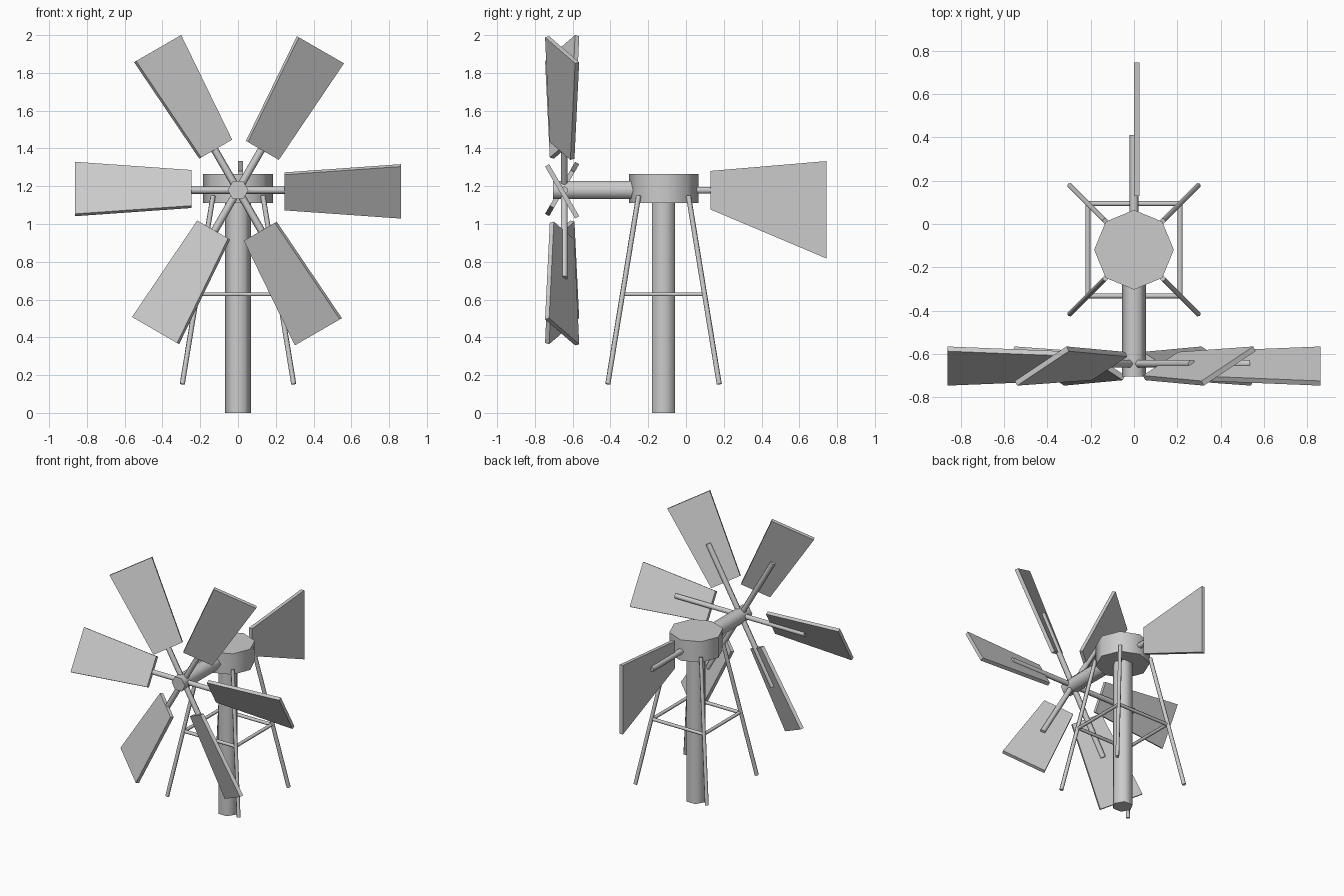
import bpy, bmesh, math
from mathutils import Vector, Matrix

if "Cube" in bpy.data.objects:
    bpy.data.objects.remove(bpy.data.objects["Cube"])

CY = -0.119                              # tower axis
HUB = Vector((0, -0.645, 1.179))         # rotor centre


def finish(name, bm, smooth=False):
    bmesh.ops.recalc_face_normals(bm, faces=bm.faces)
    me = bpy.data.meshes.new(name)
    bm.to_mesh(me)
    bm.free()
    ob = bpy.data.objects.new(name, me)
    bpy.context.collection.objects.link(ob)
    if smooth:
        bpy.ops.object.select_all(action='DESELECT')
        ob.select_set(True)
        bpy.context.view_layer.objects.active = ob
        bpy.ops.object.shade_smooth_by_angle(angle=math.radians(65))
    return ob


def rod(name, p, q, r, corner, sides=6):
    """Prism from p to q with one corner pointing along 'corner'."""
    p, q = Vector(p), Vector(q)
    w = (q - p).normalized()
    u = Vector(corner)
    u = (u - w * u.dot(w)).normalized()
    v = w.cross(u)
    bm = bmesh.new()
    rings = []
    for c in (p, q):
        rings.append([bm.verts.new(c + r * (u * math.cos(a) + v * math.sin(a)))
                      for a in (2 * math.pi * i / sides for i in range(sides))])
    for i in range(sides):
        j = (i + 1) % sides
        bm.faces.new((rings[0][i], rings[0][j], rings[1][j], rings[1][i]))
    bm.faces.new(rings[0])
    bm.faces.new(rings[1])
    return finish(name, bm, True)


def plate(name, points, thickness):
    """Flat outline pushed along the thickness vector."""
    bm = bmesh.new()
    f = bm.faces.new([bm.verts.new(p) for p in points])
    ext = bmesh.ops.extrude_face_region(bm, geom=[f], use_keep_orig=True)
    bmesh.ops.translate(bm, vec=thickness,
                        verts=[g for g in ext['geom'] if isinstance(g, bmesh.types.BMVert)])
    return finish(name, bm)


# Tower post and cap
rod("post", (0, CY, 0), (0, CY, 1.15), 0.07, (1, 0, 0))
rod("cap", (0, CY, 1.11), (0, CY, 1.265), 0.184, (1, 0, 0), 8)

# Splayed legs and the brace ring
for i, (sx, sy) in enumerate(((1, 1), (-1, 1), (-1, -1), (1, -1))):
    rod(f"leg_{i + 1}", (sx * 0.295, CY + sy * 0.295, 0.152),
        (sx * 0.132, CY + sy * 0.132, 1.15), 0.014, (sx, sy, 0))
    ex, ey = -sy, sx                     # next corner round the ring
    rod(f"brace_{i + 1}", (sx * 0.213, CY + sy * 0.213, 0.628),
        (ex * 0.213, CY + ey * 0.213, 0.628), 0.012, (sx + ex, sy + ey, 0))

# Shaft, tail boom and tail vane
rod("shaft", (0, -0.705, HUB.z), (0, CY, HUB.z), 0.055, (1, 0, 0))
rod("tail_boom", (0, CY, HUB.z), (0, 0.412, HUB.z), 0.021, (1, 0, 0))
plate("tail_vane", [(0, 0.129, 1.077), (0, 0.745, 0.817), (0, 0.745, 1.333), (0, 0.129, 1.281)],
      (0.026, 0, 0))

# Rotor: six arms with pitched, tapered blades
pitch = math.radians(30)
chord = Vector((0, -math.sin(pitch), math.cos(pitch)))
normal = Vector((0, -math.cos(pitch), -math.sin(pitch)))
for i in range(6):
    turn = Matrix.Rotation(-math.radians(60 * i), 3, 'Y')
    out = turn @ Vector((1, 0, 0))
    rod(f"arm_{i + 1}", HUB, HUB + out * 0.535, 0.02, turn @ Vector((0, 0, 1)))
    outline = [HUB + turn @ (Vector((x, 0, 0)) + chord * c)
               for x, c in ((0.247, -0.109), (0.862, -0.159), (0.862, 0.159), (0.247, 0.109))]
    plate(f"blade_{i + 1}", outline, turn @ normal * 0.025)
